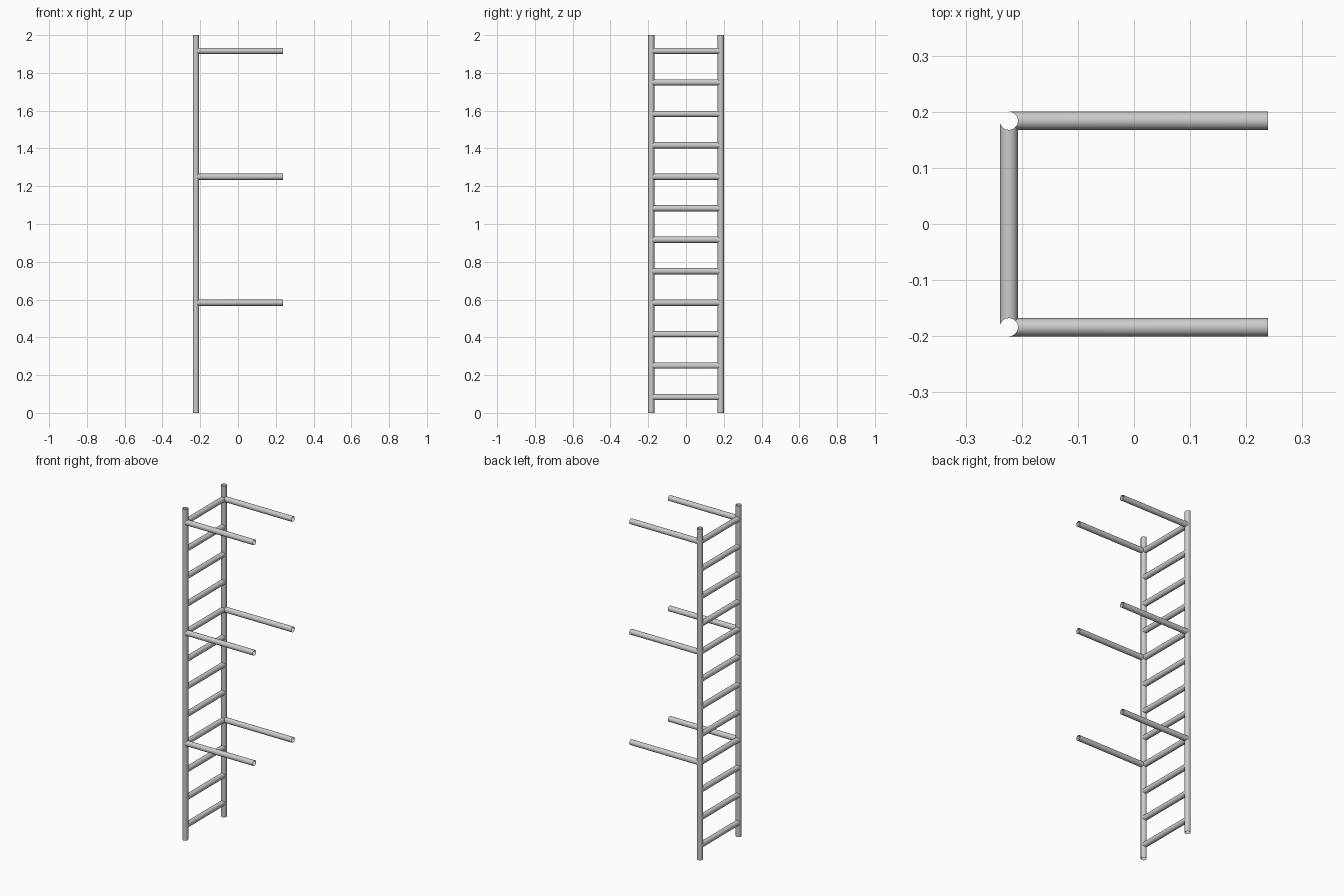
import bpy, bmesh
from math import sin, cos, pi, sqrt, radians
from mathutils import Vector

if "Cube" in bpy.data.objects:
    bpy.data.objects.remove(bpy.data.objects["Cube"])

R = 0.0162            # tube radius
X, Y = -0.223, 0.184  # post axis position
SIDES = 32


def tube(name, start, end, side, saddle_start=False, saddle_end=False):
    """Open tube; saddle ends are cut to wrap around a vertical post."""
    a, b = Vector(start), Vector(end)
    d = (b - a).normalized()
    side = Vector(side)
    up = d.cross(side)
    bm = bmesh.new()
    rings = ([], [])
    for i in range(SIDES):
        t = 2 * pi * i / SIDES
        off = side * R * cos(t) + up * R * sin(t)
        cut = d * sqrt(max(0.0, R * R - (R * cos(t)) ** 2))
        rings[0].append(bm.verts.new(a + off + (cut if saddle_start else Vector())))
        rings[1].append(bm.verts.new(b + off - (cut if saddle_end else Vector())))
    for i in range(SIDES):
        j = (i + 1) % SIDES
        bm.faces.new((rings[0][i], rings[0][j], rings[1][j], rings[1][i])).smooth = True
    me = bpy.data.meshes.new(name)
    bm.to_mesh(me)
    bm.free()
    ob = bpy.data.objects.new(name, me)
    bpy.context.collection.objects.link(ob)
    return ob


# Upright posts
for s, label in ((-1, "front"), (1, "back")):
    tube(label + "_post", (X, s * Y, 0), (X, s * Y, 2), (1, 0, 0))

# Rungs, with a pair of wall arms on every fourth one
for i in range(12):
    z = (i + 0.5) / 6
    tube(f"rung_{i + 1}", (X, -Y, z), (X, Y, z), (1, 0, 0), True, True)
    if i % 4 == 3:
        for s, label in ((-1, "front"), (1, "back")):
            tube(f"{label}_wall_arm_{i // 4 + 1}", (X, s * Y, z), (0.239, s * Y, z),
                 (0, 1, 0), True)
